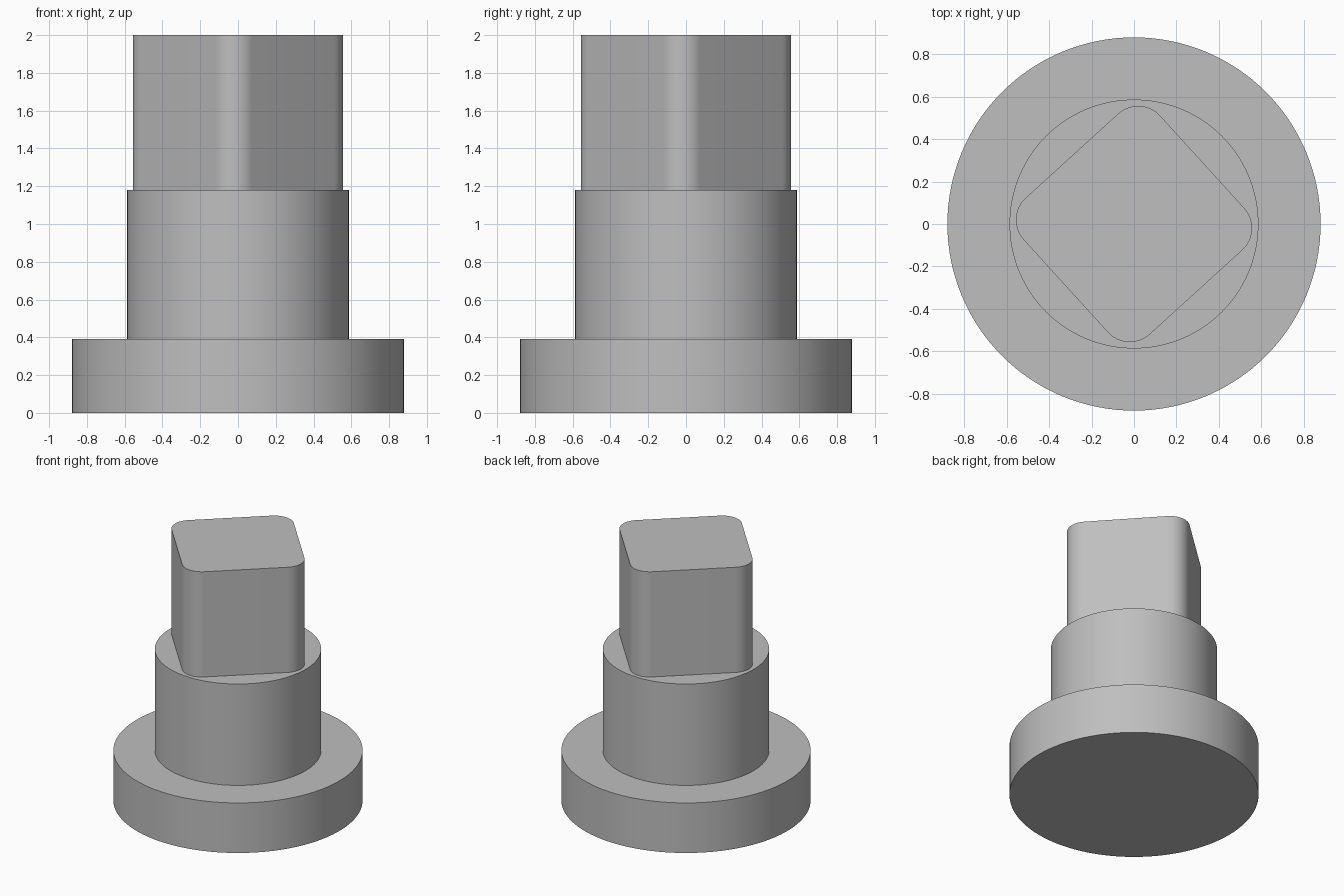
import bpy
import bmesh
from math import cos, sin, radians, tau

default = bpy.data.objects.get("Cube")
if default:
    bpy.data.objects.remove(default, do_unlink=True)

grey = bpy.data.materials.new("plain grey")
grey.use_nodes = True
color = (0.52, 0.52, 0.52, 1)
grey.diffuse_color = color
grey.node_tree.nodes["Principled BSDF"].inputs["Base Color"].default_value = color


def extrude_outline(name, outline, bottom, top):
    """Closed prism from a flat outline, smooth round the sides."""
    bm = bmesh.new()
    base = bm.faces.new([bm.verts.new((x, y, bottom)) for x, y in outline])
    result = bmesh.ops.extrude_face_region(bm, geom=[base], use_keep_orig=True)
    raised = [g for g in result["geom"] if isinstance(g, bmesh.types.BMVert)]
    bmesh.ops.translate(bm, verts=raised, vec=(0, 0, top - bottom))
    bmesh.ops.recalc_face_normals(bm, faces=bm.faces)
    mesh = bpy.data.meshes.new(name)
    bm.to_mesh(mesh)
    bm.free()
    mesh.materials.append(grey)
    obj = bpy.data.objects.new(name, mesh)
    bpy.context.collection.objects.link(obj)
    bpy.ops.object.select_all(action="DESELECT")
    obj.select_set(True)
    bpy.context.view_layer.objects.active = obj
    bpy.ops.object.shade_smooth_by_angle(angle=radians(30))
    return obj


def circle(radius, sides=128):
    return [(radius * cos(tau * i / sides), radius * sin(tau * i / sides))
            for i in range(sides)]


def rounded_square(half, radius, turn, steps=16):
    points = []
    for corner in range(4):
        mid = radians(45 + 90 * corner) + turn
        reach = (half - radius) * 2 ** 0.5
        for i in range(steps + 1):
            a = mid + radians(90 * i / steps - 45)
            points.append((reach * cos(mid) + radius * cos(a),
                           reach * sin(mid) + radius * sin(a)))
    return points


# Wide foot, round collar, and the turned square drive on top
extrude_outline("base_flange", circle(0.88), 0, 0.39)
extrude_outline("round_collar", circle(0.587), 0.39, 1.18)
extrude_outline("square_drive", rounded_square(0.435, 0.14, radians(42.3)), 1.18, 2)
